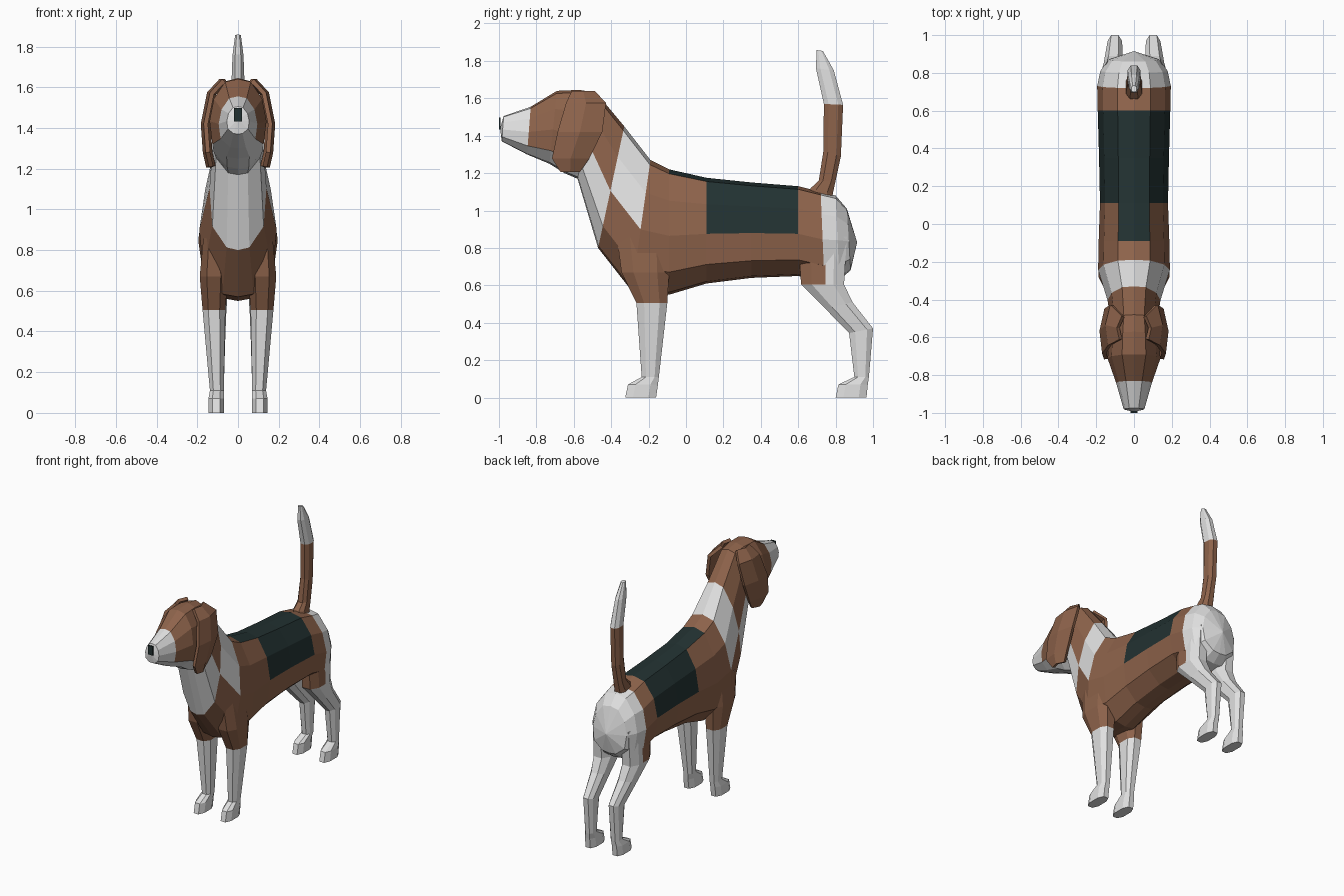
import bpy, bmesh
from mathutils import Vector

if "Cube" in bpy.data.objects:
    bpy.data.objects.remove(bpy.data.objects["Cube"])


def material(name, rgb):
    m = bpy.data.materials.new(name)
    m.diffuse_color = (*rgb, 1)
    m.use_nodes = True
    m.node_tree.nodes["Principled BSDF"].inputs["Base Color"].default_value = m.diffuse_color
    return m


MATS = [material("brown", (0.27, 0.125, 0.07)),
        material("white", (0.75, 0.75, 0.75)),
        material("black", (0.016, 0.031, 0.031))]
BROWN, WHITE, BLACK = 0, 1, 2


def finish(name, bm, mirror=False):
    bmesh.ops.recalc_face_normals(bm, faces=bm.faces)
    me = bpy.data.meshes.new(name)
    bm.to_mesh(me)
    bm.free()
    for m in MATS:
        me.materials.append(m)
    ob = bpy.data.objects.new(name, me)
    bpy.context.collection.objects.link(ob)
    if mirror:
        ob.modifiers.new("mirror", 'MIRROR').use_mirror_merge = False
    return ob


def loft(rings, colour, tip=None, start=None, cap_colour=WHITE):
    """Skin closed rings; colour(segment, side) gives the material index."""
    bm = bmesh.new()
    vs = [[bm.verts.new(p) for p in r] for r in rings]
    n = len(vs[0])
    for i in range(len(vs) - 1):
        for j in range(n):
            k = (j + 1) % n
            f = bm.faces.new((vs[i][j], vs[i][k], vs[i + 1][k], vs[i + 1][j]))
            f.material_index = colour(i, j)
    for ring, point in ((vs[0], start), (vs[-1], tip)):
        if point:                                   # pointed end
            c = bm.verts.new(point)
            caps = [bm.faces.new((ring[j], ring[(j + 1) % n], c)) for j in range(n)]
        else:                                       # flat end
            caps = [bm.faces.new(ring)]
        for f in caps:
            f.material_index = cap_colour
    return bm


# half cross-section of the trunk: (width share, share of the way down)
HALF = [(0, 0), (0.45, 0.035), (0.85, 0.25), (1, 0.53), (0.9, 0.82), (0.4, 0.98), (0, 1)]
SECTION = HALF + [(-x, t) for x, t in HALF[-2:0:-1]]


def trunk_ring(ty, tz, by, bz, w):
    return [Vector((x * w, ty + (by - ty) * t, tz + (bz - tz) * t)) for x, t in SECTION]


# Body and neck: top y, top z, bottom y, bottom z, half width
neck_end = (-0.48, 1.63, -0.58, 1.17, 0.12)
body = [(0.86, 1.01, 0.88, 0.68, 0.135), (0.80, 1.08, 0.82, 0.63, 0.178),
        (0.72, 1.10, 0.74, 0.62, 0.195), (0.60, 1.13, 0.60, 0.65, 0.192),
        (0.35, 1.15, 0.35, 0.64, 0.185), (0.11, 1.175, 0.11, 0.61, 0.18),
        (-0.09, 1.22, -0.09, 0.55, 0.187), (-0.19, 1.27, -0.29, 0.57, 0.19),
        (-0.33, 1.45, -0.47, 0.80, 0.14), neck_end]


def body_colour(i, j):
    k = min(j, 11 - j)                  # 0 = back strip, 5 = belly strip
    if i < 2:
        return WHITE                    # rump
    if i in (3, 4) and k <= 2 or i == 5 and k == 0:
        return BLACK                    # saddle
    if i == 7 and k <= 2 or i == 8 and k >= 3:
        return WHITE                    # collar and chest
    return BROWN


finish("body", loft([trunk_ring(*r) for r in body], body_colour, start=(0, 0.915, 0.83)))

# Head
head = [neck_end, (-0.57, 1.645, -0.65, 1.20, 0.132), (-0.69, 1.64, -0.73, 1.25, 0.14),
        (-0.83, 1.555, -0.85, 1.30, 0.095), (-0.975, 1.505, -0.985, 1.37, 0.055)]
finish("head", loft([trunk_ring(*r) for r in head],
                    lambda i, j: WHITE if i == 3 or min(j, 11 - j) >= 4 else BROWN,
                    tip=(0, -0.994, 1.44)))

# Nose plate
bm = bmesh.new()
bmesh.ops.create_cube(bm, size=1)
for v in bm.verts:
    v.co = Vector((v.co.x * 0.038, -0.9955 + v.co.y * 0.009, 1.465 + v.co.z * 0.065))
for f in bm.faces:
    f.material_index = BLACK
finish("nose", bm)

# Ears: x, z, front y, back y for each row, bulged in the middle
ear_rows = [(0.07, 1.632, -0.61, -0.49), (0.128, 1.57, -0.64, -0.43),
            (0.158, 1.42, -0.685, -0.45), (0.148, 1.28, -0.715, -0.52),
            (0.132, 1.21, -0.67, -0.57)]
bm = bmesh.new()
grid = [[bm.verts.new((x, y0, z)), bm.verts.new((x + 0.014, (y0 + y1) / 2, z)),
         bm.verts.new((x - 0.012, y1, z))] for x, z, y0, y1 in ear_rows]
for a, b in zip(grid, grid[1:]):
    for c in range(2):
        bm.faces.new((a[c], a[c + 1], b[c + 1], b[c]))
ears = finish("ears", bm, mirror=True)
s = ears.modifiers.new("thickness", 'SOLIDIFY')
s.thickness, s.offset = 0.022, 0

# Eight-sided limb section, in -1..1 across x and along front-back
LIMB = [(-0.5, -1), (0.5, -1), (1, -0.5), (1, 0.5), (0.5, 1), (-0.5, 1), (-1, 0.5), (-1, -0.5)]


def limb_ring(y0, z0, y1, z1, x0, x1):
    return [Vector(((x0 + x1) / 2 + (x1 - x0) / 2 * u, y0 + (y1 - y0) * (v + 1) / 2,
                    z0 + (z1 - z0) * (v + 1) / 2)) for u, v in LIMB]


# Front legs: front y, front z, back y, back z, inner x, outer x
front = [(-0.37, 0.86, -0.09, 0.86, 0.06, 0.17), (-0.345, 0.67, -0.09, 0.67, 0.05, 0.188),
         (-0.265, 0.505, -0.10, 0.505, 0.062, 0.174), (-0.237, 0.11, -0.145, 0.11, 0.07, 0.138),
         (-0.31, 0.07, -0.15, 0.07, 0.07, 0.145), (-0.325, 0, -0.16, 0, 0.07, 0.145)]
finish("front_legs", loft([limb_ring(*r) for r in front],
                          lambda i, j: BROWN if i < 2 else WHITE), mirror=True)

# Hind legs, thigh split into brown front and white back
hind = [(0.60, 0.86, 0.86, 0.86, 0.06, 0.17), (0.615, 0.605, 0.845, 0.605, 0.05, 0.178),
        (0.745, 0.475, 0.89, 0.51, 0.058, 0.16), (0.872, 0.345, 1.0, 0.37, 0.063, 0.14),
        (0.90, 0.11, 0.978, 0.11, 0.07, 0.135), (0.815, 0.07, 0.972, 0.07, 0.07, 0.145),
        (0.80, 0, 0.965, 0, 0.07, 0.145)]
bm = loft([limb_ring(*r) for r in hind], lambda i, j: WHITE)
thigh = [f for f in bm.faces if f.calc_center_median().z > 0.61]
geom = set(thigh) | {e for f in thigh for e in f.edges} | {v for f in thigh for v in f.verts}
bmesh.ops.bisect_plane(bm, geom=list(geom), plane_co=(0, 0.745, 0), plane_no=(0, 1, 0))
for f in bm.faces:
    c = f.calc_center_median()
    if c.z > 0.61 and c.y < 0.745:
        f.material_index = BROWN
finish("hind_legs", bm, mirror=True)

# Tail: same rings, centred
tail = [(0.65, 1.08, 0.78, 1.05, 0.045), (0.665, 1.118, 0.785, 1.09, 0.042),
        (0.71, 1.16, 0.80, 1.16, 0.036), (0.735, 1.32, 0.828, 1.29, 0.033),
        (0.737, 1.57, 0.84, 1.565, 0.034), (0.695, 1.76, 0.79, 1.75, 0.027),
        (0.698, 1.858, 0.732, 1.853, 0.014)]
finish("tail", loft([limb_ring(*r[:4], -r[4], r[4]) for r in tail],
                    lambda i, j: WHITE if i >= 4 else BROWN))
